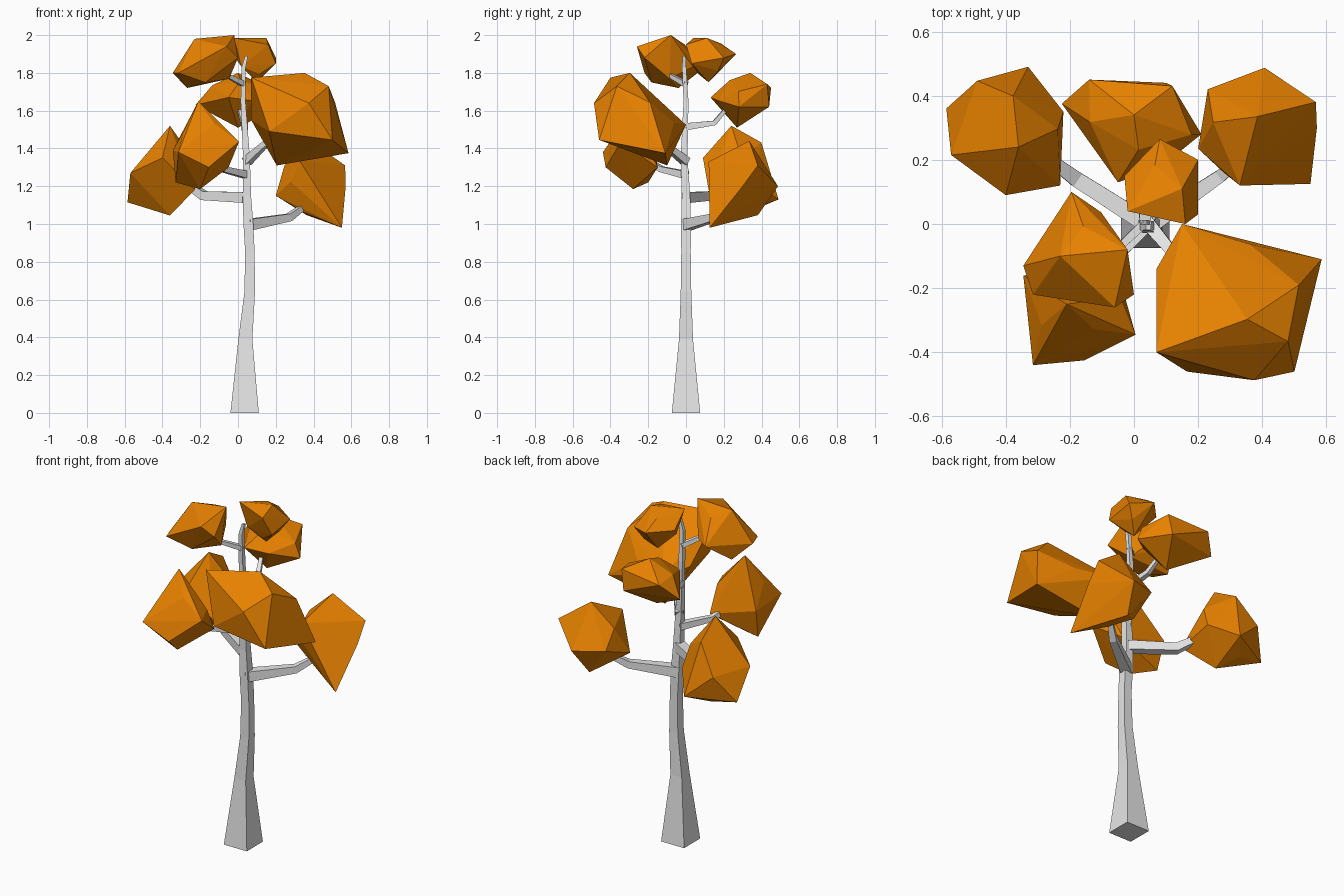
import bpy, bmesh
from mathutils import Vector, Matrix


def material(name, rgb):
    m = bpy.data.materials.new(name)
    m.diffuse_color = (*rgb, 1)
    return m


BARK = material("pale grey bark", (0.79, 0.79, 0.79))
LEAF = material("autumn orange", (0.8, 0.22, 0.0))


def finish(bm, name, mat):
    bmesh.ops.recalc_face_normals(bm, faces=bm.faces)
    me = bpy.data.meshes.new(name)
    bm.to_mesh(me)
    bm.free()
    me.materials.append(mat)
    bpy.context.collection.objects.link(bpy.data.objects.new(name, me))


def limb(name, path, level=False):
    """Square tapered tube; path = (x, y, z, half width)."""
    bm = bmesh.new()
    pts = [Vector(p[:3]) for p in path]
    rings = []
    for i, p in enumerate(pts):
        d = (pts[min(i + 1, len(pts) - 1)] - pts[max(i - 1, 0)]).normalized()
        if level:                       # trunk: level, axis-aligned sections
            a, b = Vector((1, 0, 0)), Vector((0, 1, 0))
        else:
            a = d.cross(Vector((0, 0, 1))).normalized()
            b = a.cross(d)
        r = path[i][3]
        rings.append([bm.verts.new(p + a * r * u + b * r * v)
                      for u, v in ((-1, -1), (1, -1), (1, 1), (-1, 1))])
    for lo, hi in zip(rings, rings[1:]):
        for k in range(4):
            bm.faces.new((lo[k], lo[k - 1], hi[k - 1], hi[k]))
    bm.faces.new(rings[0])
    bm.faces.new(rings[-1])
    finish(bm, name, BARK)


def foliage(name, lo, hi, turn, peaks):
    """Icosahedron fitted to a box, with nearest corners pulled to peaks."""
    bm = bmesh.new()
    bmesh.ops.create_icosphere(bm, subdivisions=1, radius=1)
    rot = Matrix.Rotation(turn, 3, 'Z') @ Matrix.Rotation(0.5, 3, 'X')
    for v in bm.verts:
        v.co = rot @ v.co
    for ax in range(3):
        m = max(abs(v.co[ax]) for v in bm.verts)
        for v in bm.verts:
            v.co[ax] = (lo[ax] + hi[ax]) / 2 + v.co[ax] / m * (hi[ax] - lo[ax]) / 2
    free = list(bm.verts)
    for p in map(Vector, peaks):
        v = min(free, key=lambda w: (w.co - p).length)
        v.co = p
        free.remove(v)
    # corners left over sit slightly inside
    mid = (Vector(lo) + Vector(hi)) / 2
    for v in free:
        v.co = mid.lerp(v.co, 0.85)
    # rebuild as a clean convex lump
    hull = bmesh.new()
    for v in bm.verts:
        hull.verts.new(v.co)
    bm.free()
    bmesh.ops.convex_hull(hull, input=hull.verts)
    loose = [v for v in hull.verts if not v.link_faces]
    bmesh.ops.delete(hull, geom=loose, context='VERTS')
    finish(hull, name, LEAF)


# trunk
limb("trunk", [(.035, 0, 0, .075), (.039, 0, .39, .037), (.062, 0, .64, .028),
               (.063, 0, .85, .025), (.055, 0, 1.0, .026), (.047, 0, 1.15, .022),
               (.045, -.01, 1.35, .018), (.027, 0, 1.65, .013),
               (.03, -.01, 1.83, .011), (.045, -.01, 1.89, .008)], level=True)

# branches
limb("branch_back_right", [(.05, 0, .995, .03), (.27, .15, 1.035, .02), (.4, .26, 1.13, .01)])
limb("branch_back_left", [(.04, 0, 1.14, .028), (-.18, .14, 1.15, .024), (-.34, .26, 1.26, .012)])
limb("branch_front_left", [(.045, 0, 1.26, .02), (-.08, -.13, 1.29, .015), (-.18, -.27, 1.38, .01)])
limb("branch_front_right", [(.045, 0, 1.33, .022), (.13, -.1, 1.41, .016), (.25, -.2, 1.5, .012)])
limb("branch_back", [(.035, 0, 1.515, .019), (.03, .15, 1.535, .013), (.0, .23, 1.63, .009)])
limb("branch_top_left", [(.03, 0, 1.74, .014), (-.055, -.08, 1.785, .011), (-.12, -.08, 1.86, .008)])

# foliage clumps
foliage("leaves_back_left", (-.58, .09, 1.05), (-.21, .48, 1.48), .3,
        [(-.36, .24, 1.52), (-.33, .49, 1.13), (-.40, .09, 1.35), (-.585, .36, 1.115),
         (-.36, .25, 1.045), (-.57, .215, 1.27), (-.23, .12, 1.18), (-.22, .35, 1.22)])
foliage("leaves_back", (-.2, .15, 1.53), (.21, .44, 1.78), .1,
        [(0, .34, 1.8), (-.225, .375, 1.63), (0, .27, 1.51), (-.05, .13, 1.67),
         (.12, .43, 1.74), (-.14, .45, 1.72), (.1, .44, 1.62), (.21, .28, 1.62)])
foliage("leaves_top_right", (-.02, 0, 1.77), (.2, .25, 1.98), .9,
        [(-.02, .04, 1.985), (.16, 0, 1.95), (.15, .11, 1.985), (.08, .265, 1.9),
         (-.03, .15, 1.9), (.2, .2, 1.88), (.2, .03, 1.85), (.1, .12, 1.75)])
foliage("leaves_back_right", (.19, .12, 1.02), (.57, .48, 1.38), .2,
        [(.385, .335, 1.44), (.55, .125, .98), (.407, .487, 1.2), (.33, .12, 1.33),
         (.567, .38, 1.31), (.57, .3, 1.2), (.2, .235, 1.15), (.23, .42, 1.22)])
foliage("leaves_front_right", (.07, -.48, 1.36), (.55, -.03, 1.77), .6,
        [(.585, -.11, 1.375), (.15, 0, 1.525), (.353, -.297, 1.8), (.48, -.366, 1.73),
         (.07, -.4, 1.775), (.205, -.1, 1.31), (.375, -.487, 1.64), (.5, -.46, 1.445),
         (.165, -.46, 1.49), (.07, -.14, 1.55)])
foliage("leaves_top_left", (-.33, -.25, 1.72), (0, .06, 1.98), .4,
        [(-.02, -.08, 2), (-.345, -.13, 1.8), (-.06, -.26, 1.94), (-.195, .1, 1.83),
         (-.23, -.1, 1.98), (-.315, -.22, 1.8), (0, -.22, 1.88), (-.27, -.04, 1.72)])
foliage("leaves_front_left", (-.33, -.43, 1.19), (-.02, -.13, 1.56), .7,
        [(-.21, -.25, 1.65), (.005, -.345, 1.435), (-.315, -.44, 1.38), (-.33, -.2, 1.22),
         (-.345, -.16, 1.39), (-.155, -.425, 1.3), (-.2, -.28, 1.185), (-.05, -.15, 1.3)])
